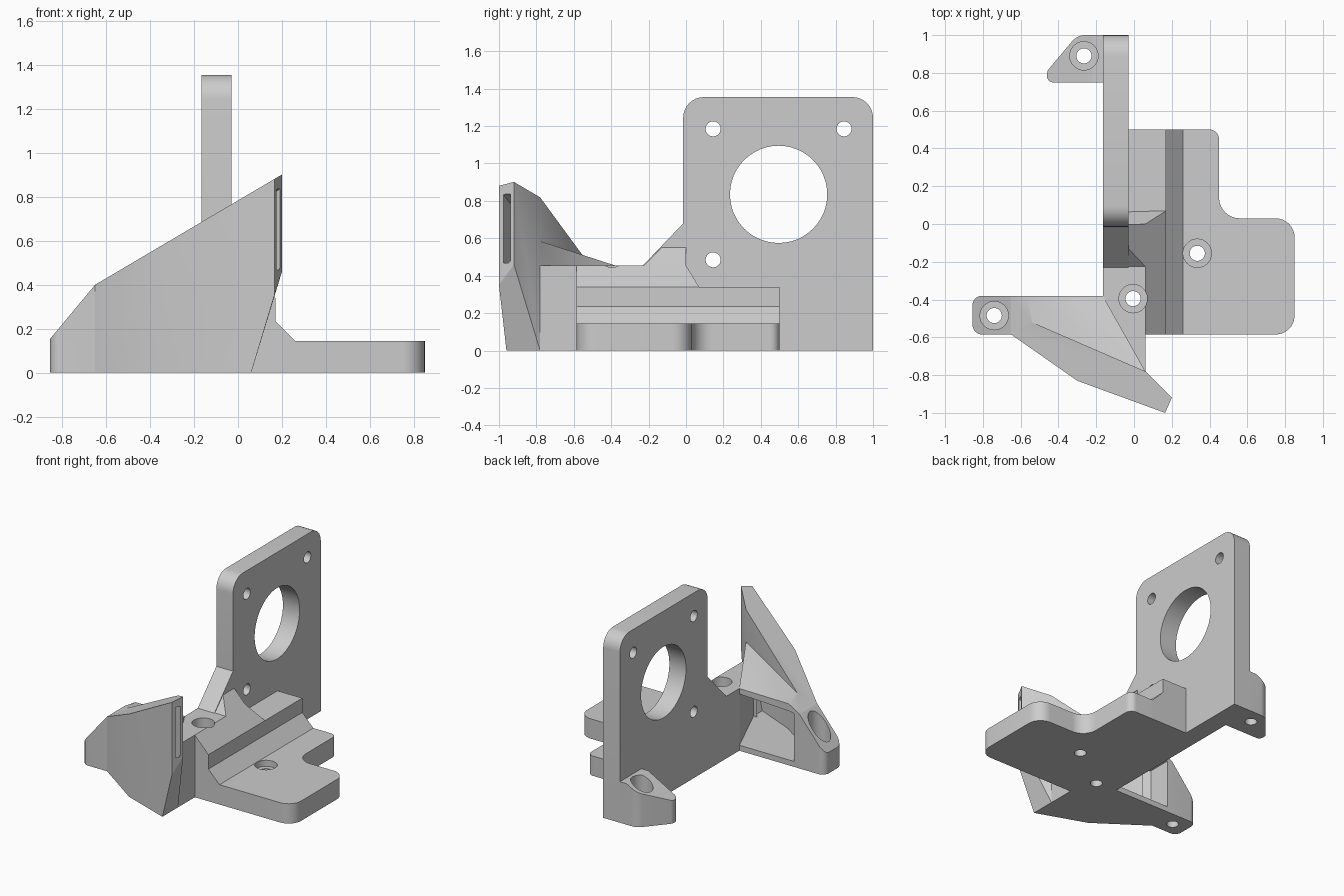
import bpy, bmesh, math
from mathutils import Vector

cube = bpy.data.objects.get("Cube")
if cube:
    bpy.data.objects.remove(cube, do_unlink=True)

mat = bpy.data.materials.new("light grey plastic")
mat.use_nodes = True
GREY = (0.604, 0.604, 0.604, 1)
mat.diffuse_color = GREY
mat.node_tree.nodes["Principled BSDF"].inputs["Base Color"].default_value = GREY


def make(name, bm):
    bmesh.ops.recalc_face_normals(bm, faces=bm.faces)
    me = bpy.data.meshes.new(name)
    bm.to_mesh(me)
    bm.free()
    me.materials.append(mat)
    ob = bpy.data.objects.new(name, me)
    bpy.context.collection.objects.link(ob)
    return ob


def hull(name, pts):
    bm = bmesh.new()
    for p in pts:
        bm.verts.new(p)
    res = bmesh.ops.convex_hull(bm, input=bm.verts)
    junk = [g for g in res["geom_interior"] if isinstance(g, bmesh.types.BMVert)]
    bmesh.ops.delete(bm, geom=junk, context="VERTS")
    bmesh.ops.dissolve_limit(bm, angle_limit=0.01, verts=bm.verts, edges=bm.edges)
    return make(name, bm)


def rounded(corners, steps=8):
    """Outline from (u, v, radius) corners, with arcs at the rounded ones."""
    out = []
    for i, (u, v, r) in enumerate(corners):
        p = Vector((u, v))
        if not r:
            out.append(p)
            continue
        a = (Vector(corners[i - 1][:2]) - p).normalized()
        b = (Vector(corners[(i + 1) % len(corners)][:2]) - p).normalized()
        half = a.angle(b) / 2
        c = p + (a + b).normalized() * r / math.sin(half)
        s = (p + a * r / math.tan(half) - c).normalized()
        e = (p + b * r / math.tan(half) - c).normalized()
        out += [c + s.slerp(e, k / steps).normalized() * r for k in range(steps + 1)]
    return out


def extrude(name, corners, lo, hi, axis):
    place = {"x": lambda p, t: (t, p.x, p.y),
             "y": lambda p, t: (p.x, t, p.y),
             "z": lambda p, t: (p.x, p.y, t)}[axis]
    pts = rounded(corners)
    bm = bmesh.new()
    face = bm.faces.new([bm.verts.new(place(p, lo)) for p in pts])
    ext = bmesh.ops.extrude_face_region(bm, geom=[face])
    move = Vector(place(Vector((0, 0)), hi - lo))
    bmesh.ops.translate(bm, vec=move, verts=[v for v in ext["geom"] if isinstance(v, bmesh.types.BMVert)])
    return make(name, bm)


def cylinder(x, y, z, r, length, axis="z"):
    bm = bmesh.new()
    bmesh.ops.create_cone(bm, cap_ends=True, segments=48, radius1=r, radius2=r, depth=length)
    ob = make("cutter", bm)
    ob.location = (x, y, z)
    if axis == "x":
        ob.rotation_euler.y = math.pi / 2
    return ob


def screw_hole(x, y, floor):
    """Through hole with a wider counterbore above the floor height."""
    return [cylinder(x, y, 0, 0.04, 3), cylinder(x, y, floor + 0.5, 0.075, 1)]


def combine(ob, others, op="DIFFERENCE"):
    for other in others:
        m = ob.modifiers.new("bool", "BOOLEAN")
        m.operation, m.solver, m.object = op, "EXACT", other
    bpy.context.view_layer.update()
    me = bpy.data.meshes.new_from_object(ob.evaluated_get(bpy.context.evaluated_depsgraph_get()))
    ob.modifiers.clear()
    ob.data = me
    for other in others:
        bpy.data.objects.remove(other, do_unlink=True)


def roof(x):
    return 0.4 + 0.59 * (x + 0.65)


# Upright motor plate
plate = extrude("motor_plate", [(1, 0, 0), (1, 1.355, 0.11), (-0.015, 1.355, 0.11),
                (-0.015, 0.68, 0), (-0.23, 0.455, 0), (-0.23, 0, 0)], -0.165, -0.03, "x")
combine(plate, [cylinder(-0.1, 0.495, 0.835, 0.26, 1, "x")] +
        [cylinder(-0.1, y, z, 0.04, 1, "x") for y, z in ((0.145, 1.185), (0.845, 1.185), (0.145, 0.485))])

# Flat base with stepped outline
base = extrude("base_plate", [(-0.03, -0.585, 0), (0.85, -0.585, 0.1), (0.85, 0.03, 0.1),
               (0.45, 0.03, 0.11), (0.45, 0.5, 0.05), (-0.03, 0.5, 0)], 0, 0.145, "z")
combine(base, screw_hole(0.335, -0.155, 0.1))

# Stiffening rail along the base
rail = extrude("rail", [(-0.03, 0, 0), (0.26, 0, 0), (0.26, 0.145, 0), (0.17, 0.235, 0),
               (0.17, 0.34, 0), (-0.03, 0.34, 0)], -0.585, 0.5, "y")
bevel = hull("rail_bevel", [(x, y, z) for x, z, back in
             ((-0.03, 0.33, 0.07), (0.17, 0.34, 0.07), (0.06, 0.455, 0), (-0.03, 0.455, 0))
             for y in (-0.585, back)])
hull("plate_gusset", [(-0.04, -0.13, 0.55), (-0.03, -0.13, 0.55), (-0.04, 0, 0.55), (-0.03, 0, 0.55),
     (0.06, -0.225, 0.455), (0.06, 0, 0.455), (-0.04, -0.225, 0.455), (-0.04, 0, 0.455)])

# Solid block joining plate, rail and duct, with one screw hole through all
block = extrude("joining_block", [(-0.165, 0, 0), (-0.165, -0.38, 0), (0.06, -0.78, 0), (0.06, 0, 0)],
                0, 0.455, "z")
for part in (base, rail, bevel, block):
    combine(part, screw_hole(-0.005, -0.395, 0.38))

# Air duct: low throat and tall fan-shaped nozzle
duct = hull("air_duct", [(x, y, z) for x, y, top in
            ((-0.165, -0.38, 0.455), (0.06, -0.78, 0.585), (-0.65, -0.585, 0.4),
             (-0.65, -0.38, 0.4), (-0.565, -0.38, 0.45), (-0.54, -0.52, 0.465)) for z in (0, top)])
floor = [(0.06, -0.78), (0.06, -0.96), (-0.3, -0.83), (-0.65, -0.585), (-0.54, -0.52)]
crown = [(0.165, -1), (0.2, -0.92), (0.06, -0.78), (-0.3, -0.83), (-0.65, -0.585), (-0.54, -0.52)]
nozzle = hull("nozzle", [(x, y, 0) for x, y in floor] + [(x, y, roof(x)) for x, y in crown] +
              [(0.165, -1, 0.35), (0.2, -0.92, 0.46)])
combine(duct, [nozzle], "UNION")
inlet = hull("cutter", [(x, y, z) for x, y, top in
             ((-0.175, -0.36, 0.41), (-0.61, -0.36, 0.39), (-0.6, -0.54, 0.38),
              (-0.28, -0.78, 0.4), (0.02, -0.81, 0.53)) for z in (0.04, top)])
inner = [(0.02, -0.82), (0.02, -0.91), (-0.28, -0.78), (-0.58, -0.57), (-0.5, -0.58)]
slot = [(0.205, -0.988), (0.219, -0.958)]
passage = hull("cutter", [(x, y, 0.04) for x, y in inner] + [(x, y, roof(x) - 0.05) for x, y in inner] +
               [(x, y, z) for x, y in slot for z in (0.55, 0.85)])
combine(duct, [inlet, passage])

# Screw lug beside the duct, with a steep sloping top
lug = extrude("duct_lug", [(-0.855, -0.38, 0.05), (-0.855, -0.585, 0.05), (-0.62, -0.585, 0), (-0.62, -0.38, 0)],
              0, 0.45, "z")
wedge = extrude("cutter", [(-1, -0.02, 0), (-0.65, 0.4, 0), (-0.56, 0.453, 0), (-0.56, 0.9, 0), (-1, 0.9, 0)],
                -0.7, -0.2, "y")
combine(lug, [wedge] + screw_hole(-0.74, -0.485, 0.1))

# Screw lug behind the motor plate
rear = extrude("rear_lug", [(-0.1, 1, 0), (-0.3, 1, 0.09), (-0.46, 0.81, 0.04), (-0.46, 0.75, 0.03), (-0.1, 0.75, 0)],
               0, 0.3, "z")
wedge = extrude("cutter", [(-0.6, 0.09, 0), (-0.22, 0.3, 0), (-0.22, 0.6, 0), (-0.6, 0.6, 0)], 0.6, 1.2, "y")
combine(rear, [wedge] + screw_hole(-0.265, 0.89, 0.1))

# Smooth round holes and corners, keep edges sharp
for ob in bpy.data.objects:
    ob.select_set(ob.type == "MESH")
bpy.context.view_layer.objects.active = plate
bpy.ops.object.shade_smooth_by_angle(angle=math.radians(25))
